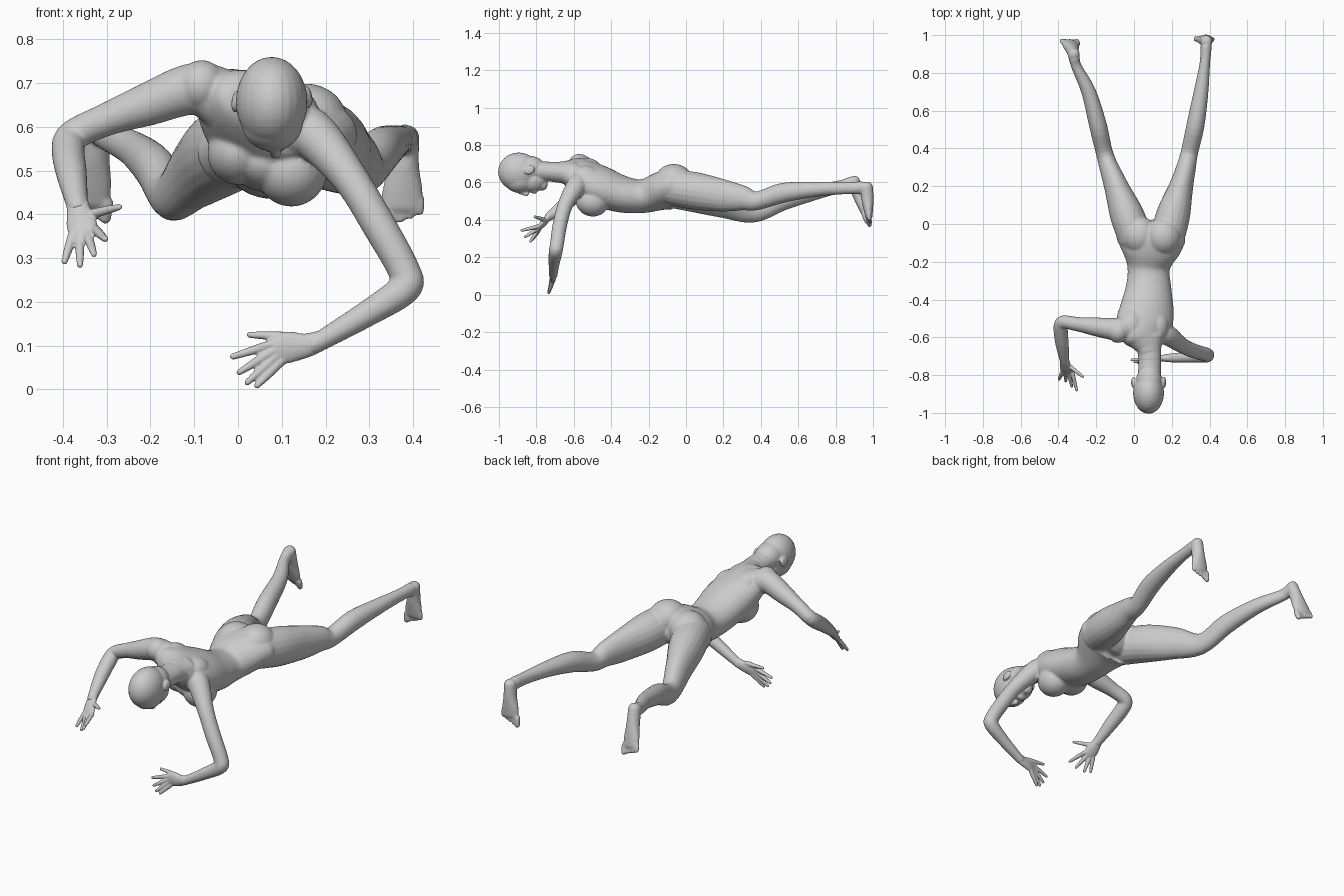
import bpy, bmesh, math
from mathutils import Vector, Matrix


def catmull(a, b, c, d, t):
    return [0.5 * (2 * q + (r - p) * t + (2 * p - 5 * q + 4 * r - s) * t * t
                   + (3 * q - p - 3 * r + s) * t ** 3) for p, q, r, s in zip(a, b, c, d)]


def tube(bm, pts, side=(1, 0, 0), sides=20, steps=5):
    """Loft of ellipses through (x, y, z, r_side, r_depth, roll) with rounded ends."""
    pts = [list(p) for p in pts]
    for p in pts:
        if len(p) == 4:
            p.append(p[3])
        if len(p) == 5:
            p.append(0)
    ext = [pts[0]] + pts + [pts[-1]]
    secs = [catmull(*ext[i:i + 4], k / steps) for i in range(len(pts) - 1) for k in range(steps)]
    secs.append(pts[-1])
    # rounded caps
    for end in (0, -1):
        a, b = secs[end], secs[1 if end == 0 else -2]
        d = (Vector(a[:3]) - Vector(b[:3])).normalized()
        r = min(a[3], a[4])
        caps = []
        for ang in (30, 60, 80):
            s, c = math.sin(math.radians(ang)), math.cos(math.radians(ang))
            caps.append(list(Vector(a[:3]) + d * r * s * 0.8) + [a[3] * c, a[4] * c, a[5]])
        secs = caps[::-1] + secs if end == 0 else secs + caps
    rings = []
    for i, s in enumerate(secs):
        t = (Vector(secs[min(i + 1, len(secs) - 1)][:3]) - Vector(secs[max(i - 1, 0)][:3])).normalized()
        u = Vector(side)
        u = (u - t * u.dot(t)).normalized()
        v = u.cross(t)
        a = math.radians(s[5])
        u, v = u * math.cos(a) + v * math.sin(a), v * math.cos(a) - u * math.sin(a)
        rings.append([bm.verts.new(Vector(s[:3]) + u * s[3] * math.cos(w) + v * s[4] * math.sin(w))
                      for w in (2 * math.pi * k / sides for k in range(sides))])
    for r0, r1 in zip(rings, rings[1:]):
        for k in range(sides):
            bm.faces.new((r0[k], r0[(k + 1) % sides], r1[(k + 1) % sides], r1[k]))
    bm.faces.new(rings[0][::-1])
    bm.faces.new(rings[-1])


def ball(bm, loc, rad, rot_y=0, rot_x=0):
    m = (Matrix.Translation(loc) @ Matrix.Rotation(math.radians(rot_y), 4, 'Y')
         @ Matrix.Rotation(math.radians(rot_x), 4, 'X') @ Matrix.Diagonal((*rad, 1)))
    bmesh.ops.create_uvsphere(bm, u_segments=24, v_segments=16, radius=1, matrix=m)


def finish(bm, name, voxel, smooth):
    """Fuse the overlapping volumes into one smooth skin."""
    bmesh.ops.recalc_face_normals(bm, faces=bm.faces)
    me = bpy.data.meshes.new(name)
    bm.to_mesh(me)
    bm.free()
    ob = bpy.data.objects.new(name, me)
    bpy.context.collection.objects.link(ob)
    rm = ob.modifiers.new("fuse", 'REMESH')
    rm.mode, rm.voxel_size, rm.use_smooth_shade = 'VOXEL', voxel, True
    sm = ob.modifiers.new("soften", 'SMOOTH')
    sm.factor, sm.iterations = 0.5, smooth


# torso, from neck root to pelvis, with the twist of shoulders against hips
body = bmesh.new()
tube(body, [(.08, -.665, .665, .062, .05, -10), (.07, -.625, .652, .1, .068, -20),
            (.052, -.56, .63, .15, .09, -20), (.068, -.46, .58, .146, .106, -16),
            (.077, -.34, .537, .122, .098, -8), (.078, -.23, .527, .113, .09, 0),
            (.087, -.13, .555, .164, .102, 8), (.09, -.07, .562, .183, .105, 10),
            (.09, -.04, .552, .12, .075, 10)], sides=32)
tube(body, [(.084, -.72, .658, .06, .054), (.08, -.66, .652, .065, .057),
            (.075, -.6, .645, .085, .068)])                                  # neck root
ball(body, (0, -.495, .54), (.07, .09, .072), 0, -8)                         # chest
ball(body, (.122, -.5, .5), (.082, .09, .082), 0, -8)
ball(body, (.06, -.47, .52), (.105, .11, .068), 18)
ball(body, (.155, -.065, .613), (.095, .1, .086))                            # buttocks
ball(body, (.03, -.06, .588), (.095, .1, .086))
ball(body, (-.01, -.54, .67), (.065, .09, .062), 20)                         # shoulder blades
ball(body, (-.085, -.57, .695), (.055, .06, .058), 20)
ball(body, (.125, -.54, .635), (.06, .08, .055), 20)

# legs
tube(body, [(.175, -.08, .575, .09, .095), (.208, .05, .555, .09, .1), (.25, .2, .53, .064, .086),
            (.276, .3, .517, .052, .068), (.294, .38, .502, .046, .05), (.325, .52, .545, .048, .053),
            (.355, .7, .564, .039, .04), (.375, .85, .57, .028, .033), (.382, .94, .572, .03, .034)])
tube(body, [(.01, -.08, .56, .09, .095), (-.038, .05, .54, .09, .1), (-.095, .2, .497, .064, .087),
            (-.152, .36, .443, .046, .058), (-.19, .52, .505, .047, .054), (-.24, .7, .55, .039, .041),
            (-.303, .83, .58, .028, .033), (-.317, .88, .595, .03, .036)])

# arms
tube(body, [(.14, -.57, .595, .062), (.18, -.59, .575, .055), (.258, -.645, .48, .041),
            (.325, -.675, .37, .039), (.38, -.69, .27, .037), (.38, -.697, .23, .037),
            (.29, -.705, .17, .030), (.17, -.71, .1, .022)], side=(0, 1, 0))
tube(body, [(-.03, -.55, .66, .07), (-.10, -.557, .687, .06), (-.21, -.543, .65, .049),
            (-.30, -.53, .617, .038), (-.378, -.52, .58, .036), (-.388, -.56, .545, .038),
            (-.38, -.64, .49, .035), (-.366, -.735, .415, .024)], side=(0, 0, 1))


def foot(bm, heel, ball_pt, side):
    """side points from the big toe to the small toe."""
    h, b, s = Vector(heel), Vector(ball_pt), Vector(side).normalized()
    d = (b - h).normalized()
    tube(bm, [(*h, .031, .034), (*h.lerp(b, .4), .034, .033),
              (*h.lerp(b, .75), .046, .026), (*b, .048, .019)], s)
    for k in range(5):                                                        # toes
        root = b + s * (k - 2) * .021 - d * (.003 * k)
        r = .015 if k == 0 else .0115
        tip = root + d * (.042 - .003 * k)
        tube(bm, [(*root, r), (*root.lerp(tip, .5), r), (*tip, r * .9)], s, 12, 3)


foot(body, (.384, .965, .58), (.374, .978, .418), (1, 0, .1))
foot(body, (-.318, .895, .61), (-.34, .96, .432), (-1, .15, .1))
finish(body, "body", .0055, 7)

# head: skull, nape, face, jaw, chin, nose, lips
head = bmesh.new()
ball(head, (.077, -.894, .657), (.082, .111, .103))
ball(head, (.08, -.835, .672), (.07, .085, .07))
tube(head, [(.08, -.82, .662, .062, .058), (.083, -.76, .66, .06, .053), (.084, -.70, .656, .059, .053)])
ball(head, (.078, -.888, .612), (.071, .084, .068))
ball(head, (.08, -.825, .612), (.06, .08, .065))
ball(head, (.082, -.768, .587), (.032, .028, .03))
tube(head, [(.082, -.895, .552, .011), (.085, -.868, .543, .012), (.086, -.85, .539, .013)], steps=3)
ball(head, (.083, -.812, .555), (.026, .02, .015))
for x, z, tilt in ((-.004, .658, 8), (.159, .668, -8)):
    ball(head, (x, -.838, z), (.011, .03, .025), tilt, 25)                    # ears
finish(head, "head", .0045, 6)


def hand(name, palm, side, fingers):
    bm = bmesh.new()
    tube(bm, palm, side)
    for base, tip in fingers:
        a, b = Vector(base), Vector(tip)
        tube(bm, [(*a, .0115), (*a.lerp(b, .5), .0102), (*b.lerp(a, .05), .0072)], (0, .3, 1), 12, 4)
    finish(bm, name, .0035, 2)


hand("left_hand", [(.19, -.71, .112, .023, .021), (.155, -.71, .1, .028, .018),
                   (.115, -.712, .096, .036, .016), (.09, -.715, .086, .032, .012)], (0, 0, 1),
     [((.13, -.708, .12), (.02, -.70, .125)), ((.088, -.714, .106), (-.018, -.72, .073)),
      ((.086, -.716, .091), (-.002, -.73, .036)), ((.088, -.716, .076), (.017, -.735, .012)),
      ((.1, -.714, .066), (.04, -.735, .005))])
hand("right_hand", [(-.368, -.72, .43, .025, .022), (-.364, -.74, .408, .028, .018),
                    (-.358, -.765, .38, .035, .016), (-.352, -.785, .358, .034, .012)], (1, -.2, .1),
     [((-.338, -.755, .40), (-.267, -.812, .418)), ((-.326, -.79, .365), (-.302, -.885, .342)),
      ((-.345, -.79, .355), (-.328, -.865, .306)), ((-.362, -.788, .352), (-.361, -.835, .28)),
      ((-.378, -.782, .352), (-.398, -.825, .288))])
